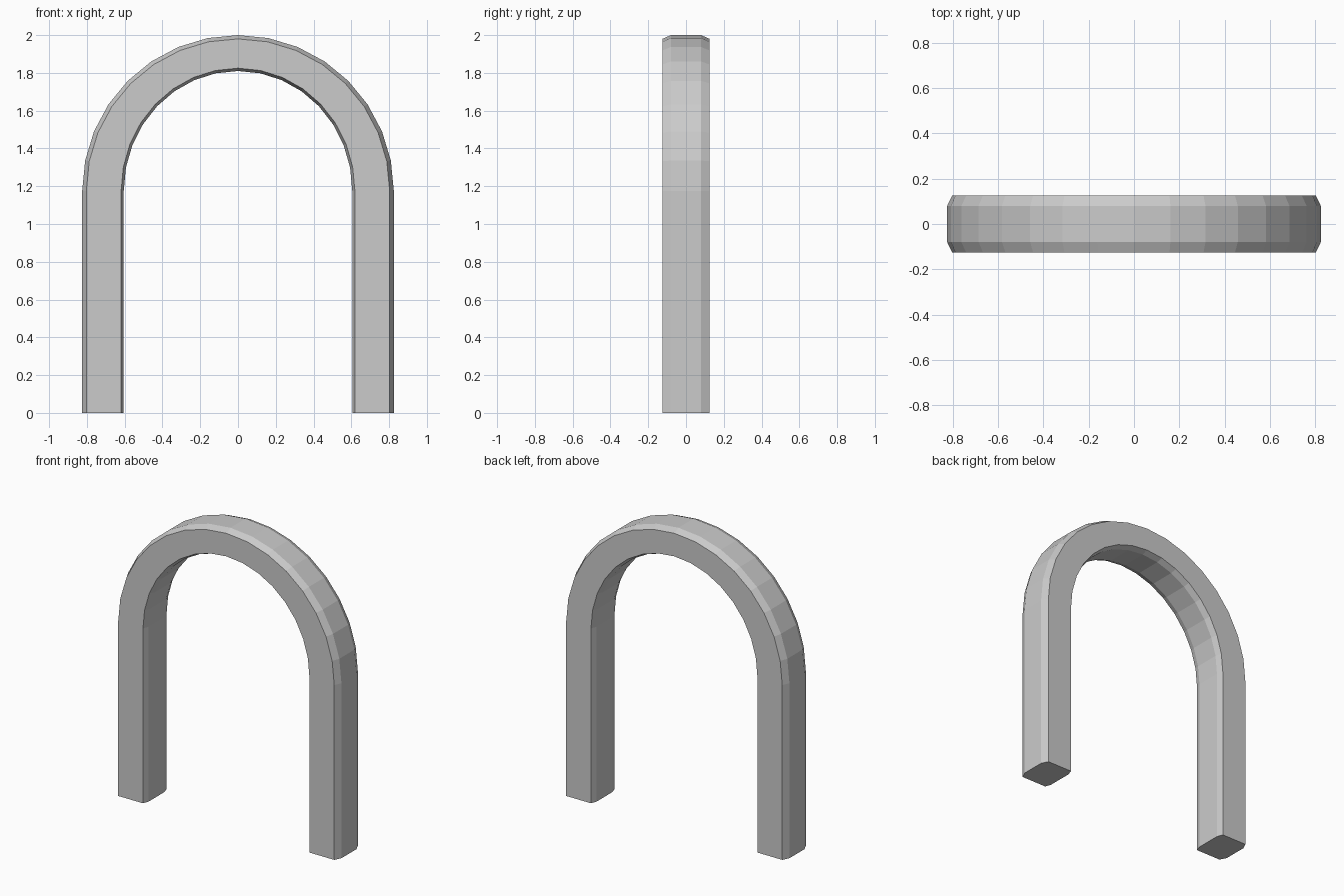
import bpy, bmesh
from math import sin, cos, pi

if "Cube" in bpy.data.objects:
    bpy.data.objects.remove(bpy.data.objects["Cube"])

SPRING = 1.175   # height where the legs meet the arch
STEPS = 16       # arch segments

# Chamfered cross-section: (arch radius in x, arch radius in z, y)
half = [(0.803, 0.805, -0.125), (0.825, 0.825, -0.08)]
inner = [(0.605, 0.635, -0.085), (0.619, 0.65, -0.125)]
mirror = lambda pts: [(a, b, -y) for a, b, y in reversed(pts)]
section = half + mirror(half) + mirror(inner) + inner


def ring_at(bm, angle, on_floor=False):
    """One cross-section of the arch, or of a leg foot."""
    return [bm.verts.new((rx * cos(angle), y, 0 if on_floor else SPRING + rz * sin(angle)))
            for rx, rz, y in section]


# Sweep the section up one leg, around the arch and down the other leg
bm = bmesh.new()
rings = [ring_at(bm, 0, True)]
rings += [ring_at(bm, pi * i / STEPS) for i in range(STEPS + 1)]
rings.append(ring_at(bm, pi, True))
n = len(section)
for a, b in zip(rings, rings[1:]):
    for i in range(n):
        j = (i + 1) % n
        bm.faces.new((a[i], a[j], b[j], b[i]))

# Feet
bm.faces.new(rings[0])
bm.faces.new(rings[-1])
bmesh.ops.recalc_face_normals(bm, faces=bm.faces)

mesh = bpy.data.meshes.new("arch")
bm.to_mesh(mesh)
bm.free()
arch = bpy.data.objects.new("arch", mesh)
bpy.context.collection.objects.link(arch)
